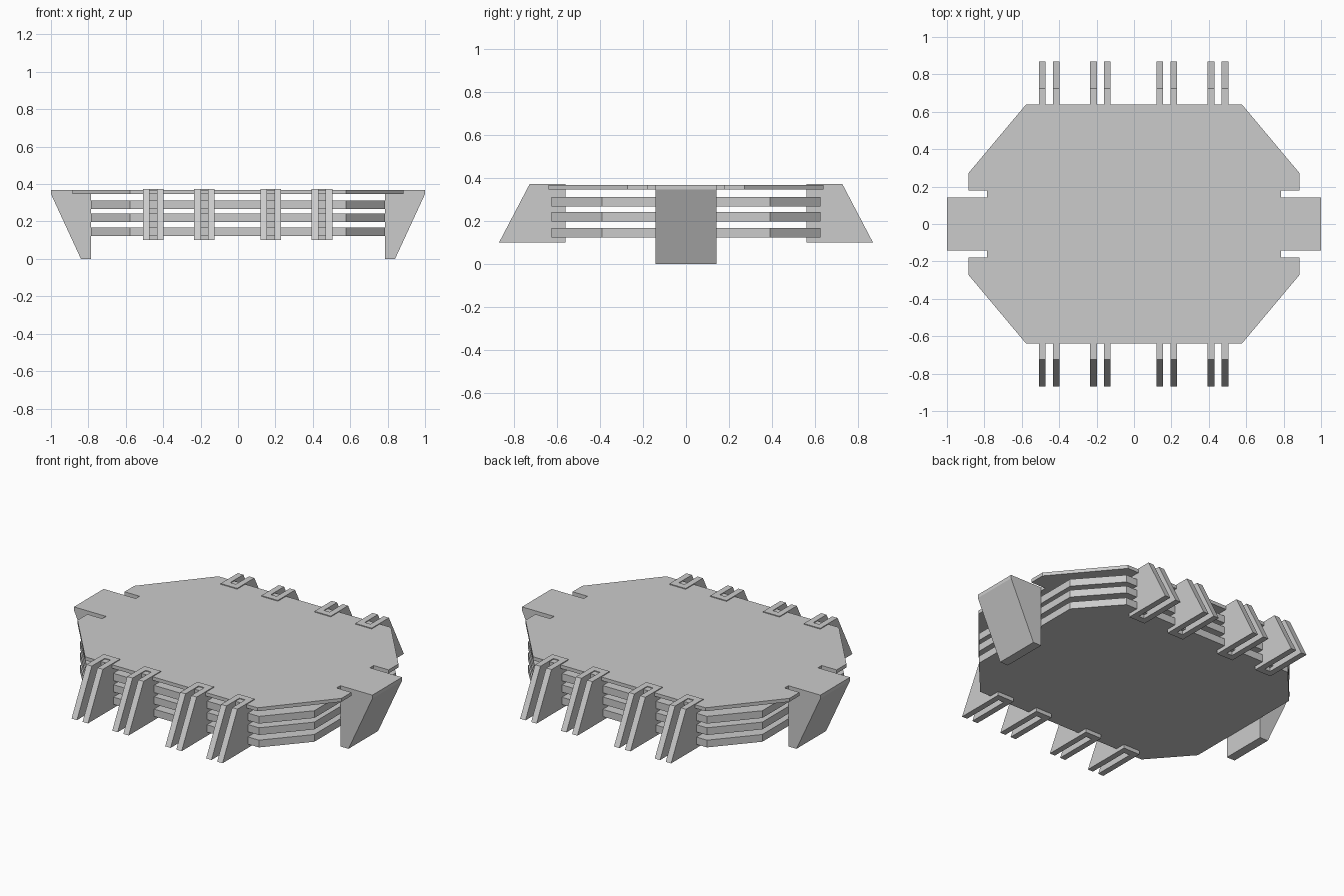
import bpy

cube = bpy.data.objects.get("Cube")
if cube:
    bpy.data.objects.remove(cube, do_unlink=True)

GREY = (0.6, 0.6, 0.6, 1)
mat = bpy.data.materials.new("plain grey")
mat.use_nodes = True
mat.diffuse_color = GREY
mat.node_tree.nodes["Principled BSDF"].inputs["Base Color"].default_value = GREY


def prism(name, profile, lo, hi, place):
    """Extrude a closed 2D profile from lo to hi; place maps (u, v, depth) to a point."""
    n = len(profile)
    verts = [place(u, v, d) for d in (lo, hi) for u, v in profile]
    faces = [range(n), range(n, 2 * n)]
    faces += [(i, (i + 1) % n, (i + 1) % n + n, i + n) for i in range(n)]
    mesh = bpy.data.meshes.new(name)
    mesh.from_pydata(verts, [], [tuple(f) for f in faces])
    mesh.materials.append(mat)
    obj = bpy.data.objects.new(name, mesh)
    bpy.context.collection.objects.link(obj)
    # Make all normals point outward
    import bmesh
    bm = bmesh.new()
    bm.from_mesh(mesh)
    bmesh.ops.recalc_face_normals(bm, faces=bm.faces)
    bm.to_mesh(mesh)
    bm.free()
    return obj


def four_way(quarter):
    """Mirror a quarter outline, listed from the +x side to the +y side."""
    half = quarter + [(-x, y) for x, y in reversed(quarter)]
    return half + [(-x, -y) for x, y in half]


def flat(u, v, d):
    return (u, v, d)


# Top deck with notches beside the legs
deck = four_way([(0.785, 0.14), (0.785, 0.178), (0.885, 0.178),
                 (0.885, 0.272), (0.578, 0.638)])
prism("top_deck", deck, 0.347, 0.368, flat)

# Three stacked slabs below the deck
slab = four_way([(0.785, 0.39), (0.578, 0.625)])
for i, bottom in enumerate((0.123, 0.198, 0.267)):
    prism(f"slab_{i + 1}", slab, bottom, bottom + 0.044, flat)

# Tapered legs at both ends
leg = [(0.785, 0), (0.84, 0), (1.0, 0.347), (1.0, 0.368), (0.785, 0.368)]
for side, name in ((1, "left_leg"), (-1, "right_leg")):
    prism(name, leg, -0.142, 0.142, lambda u, v, d: (side * u, d, v))

# Forked brackets along the front and back: a spine with two sloping fins
spine = [(0.56, 0.1), (0.6, 0.1), (0.6, 0.373), (0.56, 0.373)]
fin = [(0.6, 0.1), (0.868, 0.1), (0.725, 0.373), (0.6, 0.373)]
for side, name in ((-1, "front"), (1, "back")):
    def across(u, v, d):
        return (d, side * u, v)
    for i, x in enumerate((-0.453, -0.18, 0.175, 0.449)):
        prism(f"{name}_bracket_spine_{i + 1}", spine, x - 0.055, x + 0.055, across)
        for a, b in ((-0.055, -0.019), (0.019, 0.055)):
            prism(f"{name}_bracket_fin_{i + 1}", fin, x + a, x + b, across)
